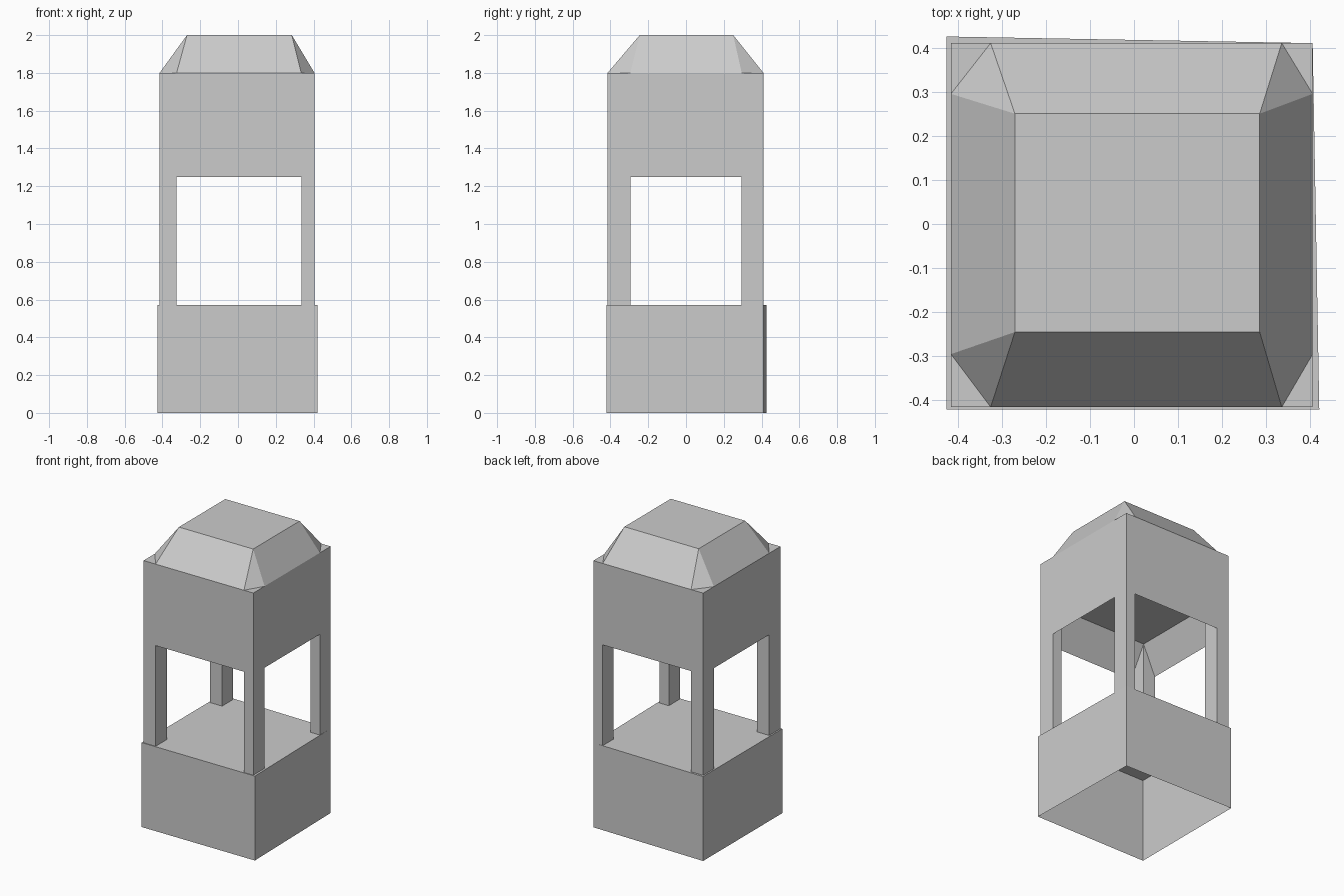
import bpy
import bmesh

cube = bpy.data.objects.get("Cube")
if cube:
    bpy.data.objects.remove(cube, do_unlink=True)

# Material
grey = bpy.data.materials.new("plain_grey")
grey.use_nodes = True
colour = (0.6, 0.6, 0.6, 1)
grey.diffuse_color = colour
grey.node_tree.nodes["Principled BSDF"].inputs["Base Color"].default_value = colour


def build(name, polygons):
    """Join polygons into one welded, flat-shaded object."""
    bm = bmesh.new()
    for points in polygons:
        bm.faces.new([bm.verts.new(p) for p in points])
    bmesh.ops.remove_doubles(bm, verts=bm.verts, dist=0.0005)
    bmesh.ops.recalc_face_normals(bm, faces=bm.faces)
    mesh = bpy.data.meshes.new(name)
    bm.to_mesh(mesh)
    bm.free()
    mesh.materials.append(grey)
    obj = bpy.data.objects.new(name, mesh)
    bpy.context.collection.objects.link(obj)
    return obj


# Key heights: floor, opening top, inner ceiling, eaves, roof top
FLOOR, LINTEL, CEILING, EAVES, TOP = 0.57, 1.25, 1.45, 1.8, 2.0
# Outer wall and post edges along each axis, and the roof top rectangle
XS = (-0.415, -0.325, 0.335, 0.405)
YS = (-0.415, -0.295, 0.295, 0.41)
XT = (-0.27, 0.285)
YT = (-0.245, 0.25)


def rect(xs, ys, z):
    return [(xs[0], ys[0], z), (xs[1], ys[0], z), (xs[1], ys[1], z), (xs[0], ys[1], z)]


# Base: slightly skewed box, open underneath, with the floor on top
plan = [(-0.425, -0.42), (0.42, -0.42), (0.405, 0.41), (-0.425, 0.425)]
sides = [[(*a, 0), (*b, 0), (*b, FLOOR), (*a, FLOOR)]
         for a, b in zip(plan, plan[1:] + plan[:1])]
build("base", sides + [[(*p, FLOOR) for p in plan]])

# Corner posts, running up into the upper walls and the roof corners
body, roof = [], []
for i in (0, 1):
    for j in (0, 1):
        xo, xi, yo, yi = XS[3 * i], XS[1 + i], YS[3 * j], YS[1 + j]
        for edge in ((xi, yo), (xo, yi)):
            body.append([(xo, yo, FLOOR), (*edge, FLOOR), (*edge, LINTEL),
                         (*edge, EAVES), (xo, yo, EAVES)])
            body.append([(*edge, FLOOR), (xi, yi, FLOOR),
                         (xi, yi, CEILING), (*edge, LINTEL)])
        a, b = (xi, yo, EAVES), (xo, yi, EAVES)
        roof.append([(XT[i], YT[j], TOP), a, b])
        roof.append([a, (xo, yo, EAVES), b])

# Upper walls, sloping soffits and roof slopes between the corners
for k in (0, 1):
    yo, yi, xo, xi = YS[3 * k], YS[1 + k], XS[3 * k], XS[1 + k]
    front_back = lambda along, across, z: (along, across, z)
    left_right = lambda along, across, z: (across, along, z)
    for place, (p, q), out, inn, (tp, tq), t in (
            (front_back, XS[1:3], yo, yi, XT, YT[k]),
            (left_right, YS[1:3], xo, xi, YT, XT[k])):
        low = [place(p, out, LINTEL), place(q, out, LINTEL)]
        eave = [place(q, out, EAVES), place(p, out, EAVES)]
        body.append(low + eave)
        body.append(low + [place(q, inn, CEILING), place(p, inn, CEILING)])
        roof.append(eave + [place(tp, t, TOP), place(tq, t, TOP)])

# Inner ceiling and flat roof top
body.append(rect(XS[1:3], YS[1:3], CEILING))
roof.append(rect(XT, YT, TOP))
build("posts_walls_and_roof", body + roof)
